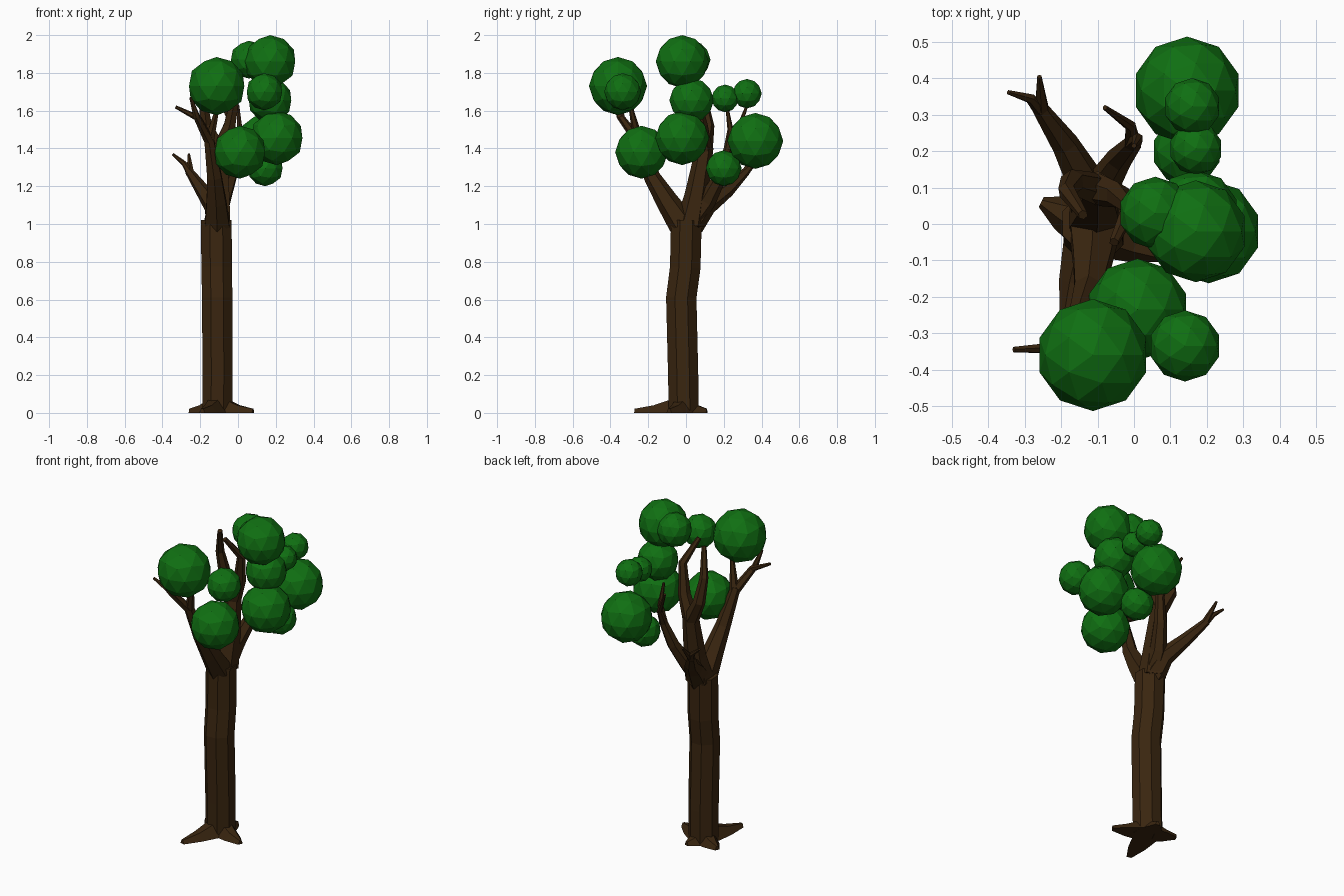
import bpy, bmesh, math
from mathutils import Vector

if "Cube" in bpy.data.objects:
    bpy.data.objects.remove(bpy.data.objects["Cube"])


def material(name, rgb):
    m = bpy.data.materials.new(name)
    m.diffuse_color = (*rgb, 1)
    m.use_nodes = True
    m.node_tree.nodes["Principled BSDF"].inputs["Base Color"].default_value = m.diffuse_color
    return m


BARK = material("dark bark brown", (0.042, 0.019, 0.005))
LEAF = material("leaf green", (0.005, 0.16, 0.006))


def finish(bm, name, mat):
    bmesh.ops.recalc_face_normals(bm, faces=bm.faces)
    me = bpy.data.meshes.new(name)
    bm.to_mesh(me)
    bm.free()
    me.materials.append(mat)
    ob = bpy.data.objects.new(name, me)
    bpy.context.collection.objects.link(ob)
    return ob


def skin(bm, rings):
    """Join equal rings of points into a closed faceted skin."""
    rings = [[bm.verts.new(p) for p in ring] for ring in rings]
    n = len(rings[0])
    for a, b in zip(rings, rings[1:]):
        for k in range(n):
            j = (k + 1) % n
            bm.faces.new((a[k], a[j], b[j], b[k]))
    bm.faces.new(rings[0][::-1])
    bm.faces.new(rings[-1])


def limb(bm, pts, r0, r1, sides=6):
    """Evenly tapering tube along pts; returns its last point."""
    pts = [Vector(p) for p in pts]
    rings, u, last = [], Vector((1, 0, 0)), len(pts) - 1
    for i, p in enumerate(pts):
        d = (pts[min(i + 1, last)] - pts[max(i - 1, 0)]).normalized()
        u = u - d * u.dot(d)
        if u.length < 0.1:
            u = d.orthogonal()
        u.normalize()
        v = d.cross(u)
        r = r0 + (r1 - r0) * i / last
        rings.append([p + r * (u * math.cos(a) + v * math.sin(a))
                      for a in (math.tau * (k + 0.5) / sides for k in range(sides))])
    skin(bm, rings)
    return pts[-1]


def branch(name, main, r0, r1, forks):
    """Thick main limb, with forks growing on from its end."""
    bm = bmesh.new()
    end = limb(bm, main, r0, r1)
    start = end.lerp(Vector(main[-2]), .1)
    for fork in forks:
        limb(bm, [start, *fork], r1, r1 * .3)
    finish(bm, name, BARK)


# Trunk, slightly bent in y
bm = bmesh.new()
limb(bm, [(-.11, -.012, 0), (-.108, -.015, .2), (-.11, -.025, .61),
          (-.113, -.004, .77), (-.115, .002, 1.02)], .086, .088, 8)
finish(bm, "trunk", BARK)

# Roots: flat wedges spreading over the ground
bm = bmesh.new()
centre = Vector((-.11, -.01, 0))
for tip in [(-.255, .06), (-.19, -.27), (.08, -.09), (-.08, .11)]:
    tip = Vector((*tip, 0))
    d = (tip - centre).normalized()
    s = Vector((-d.y, d.x, 0))
    rows = []
    for t, half, h in ((.2, .07, .075), (.6, .05, .04), (1, .015, .022)):
        p, up = centre.lerp(tip, t), Vector((0, 0, h))
        rows.append([p + s * half, p - s * half, p - s * half * .4 + up, p + s * half * .4 + up])
    skin(bm, rows)
finish(bm, "roots", BARK)

# Branches
branch("back_left_branch",
       [(-.11, .03, 1), (-.13, .11, 1.1), (-.19, .22, 1.18), (-.26, .32, 1.28)], .07, .022,
       [[(-.285, .345, 1.32), (-.345, .362, 1.37)], [(-.26, .405, 1.37)]])
branch("back_right_branch",
       [(-.1, .03, 1.02), (-.085, .11, 1.12), (-.04, .18, 1.25), (0, .225, 1.4)], .06, .024,
       [[(.01, .235, 1.5), (0, .215, 1.63)], [(-.01, .27, 1.48), (-.08, .32, 1.62)]])
branch("front_branch",
       [(-.11, -.02, 1), (-.115, -.1, 1.12), (-.125, -.18, 1.25), (-.155, -.26, 1.46)], .075, .028,
       [[(-.21, -.34, 1.56), (-.33, -.345, 1.62)], [(-.22, -.35, 1.57), (-.25, -.38, 1.67)],
        [(-.1, -.3, 1.65)]])
branch("middle_branch",
       [(-.11, .025, 1), (-.1, .055, 1.15), (-.1, .1, 1.41)], .08, .046,
       [[(-.045, .08, 1.52), (-.01, .045, 1.69), (-.055, -.05, 1.82)],
        [(-.17, .115, 1.52), (-.185, .09, 1.66), (-.14, .025, 1.82)]])

# Leaf balls: x, y, z, radius
BALLS = [(-.113, -.36, 1.73, .154), (.01, -.235, 1.38, .14), (.205, -.02, 1.455, .143),
         (.17, -.02, 1.86, .14), (.058, .03, 1.87, .1), (.14, -.335, 1.7, .098),
         (.17, .03, 1.655, .118), (.17, .207, 1.665, .073), (.16, .323, 1.69, .078),
         (.146, .367, 1.44, .148), (.145, .2, 1.295, .095)]
for i, (x, y, z, r) in enumerate(BALLS):
    bm = bmesh.new()
    bmesh.ops.create_icosphere(bm, subdivisions=2, radius=r)
    ob = finish(bm, f"leaf_ball_{i + 1}", LEAF)
    ob.location = (x, y, z)
